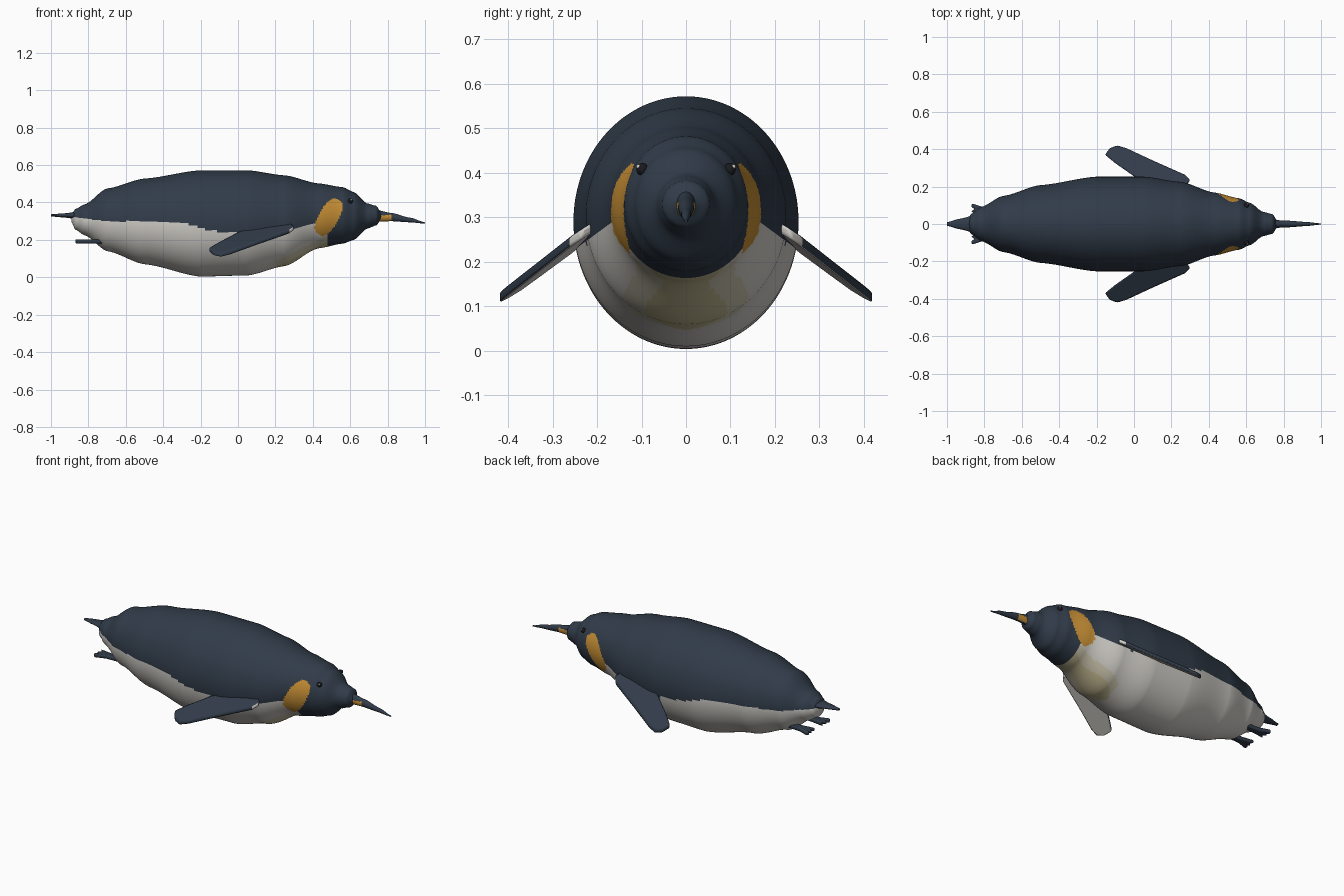
import bpy, bmesh, math
from mathutils import Vector

cube = bpy.data.objects.get("Cube")
if cube:
    bpy.data.objects.remove(cube, do_unlink=True)


def material(name, rgb):
    m = bpy.data.materials.new(name)
    m.use_nodes = True
    m.diffuse_color = (*rgb, 1)
    m.node_tree.nodes["Principled BSDF"].inputs["Base Color"].default_value = (*rgb, 1)
    return m


NAVY = material("slate navy", (0.030, 0.044, 0.066))
WHITE = material("belly white", (0.62, 0.60, 0.56))
CREAM = material("chest cream", (0.52, 0.46, 0.27))
PALE = material("pale cream", (0.57, 0.53, 0.40))
ORANGE = material("cheek orange", (0.56, 0.27, 0.035))
BLACK = material("eye black", (0.01, 0.01, 0.012))


def finish(bm, name, mats, rule=None, angle=40):
    """Turn a bmesh into a smooth shaded object, colouring faces by a rule."""
    bmesh.ops.recalc_face_normals(bm, faces=bm.faces)
    if rule:
        for f in bm.faces:
            f.material_index = rule(f.calc_center_median(), f.normal)
    mesh = bpy.data.meshes.new(name)
    bm.to_mesh(mesh)
    bm.free()
    for m in mats:
        mesh.materials.append(m)
    ob = bpy.data.objects.new(name, mesh)
    bpy.context.collection.objects.link(ob)
    bpy.ops.object.select_all(action='DESELECT')
    bpy.context.view_layer.objects.active = ob
    ob.select_set(True)
    bpy.ops.object.shade_smooth_by_angle(angle=math.radians(angle))
    return ob


def loft(name, stations, segs, step, mats, rule=None):
    """Skin elliptical rings along x; stations are (x, top, bottom, half width)."""
    bm = bmesh.new()
    samples = []
    for a, b in zip(stations, stations[1:]):
        n = max(4, int((b[0] - a[0]) / step))
        for i in range(n):
            t = i / n
            ease = 0.4 * t + 0.6 * t * t * (3 - 2 * t)
            x = a[0] + (b[0] - a[0]) * t
            samples.append((x, *[p + (q - p) * ease for p, q in zip(a[1:], b[1:])]))
    samples.append(stations[-1])
    rings = []
    for x, top, bottom, half in samples:
        mid, high = (top + bottom) / 2, (top - bottom) / 2
        rings.append([bm.verts.new((x, half * math.sin(u), mid + high * math.cos(u)))
                      for u in (math.tau * k / segs for k in range(segs))])
    for r, s in zip(rings, rings[1:]):
        for k in range(segs):
            j = (k + 1) % segs
            bm.faces.new((r[k], r[j], s[j], s[k]))
    bm.faces.new(rings[0])
    bm.faces.new(rings[-1])
    return finish(bm, name, mats, rule)


def plate(name, outline, height, thick, side, mats, rule=None):
    """Extrude a top outline into a thin slab lying on a sloped plane."""
    bm = bmesh.new()
    low = [bm.verts.new((x, y * side, height(x, y) - thick / 2)) for x, y in outline]
    face = bm.faces.new(low)
    up = bmesh.ops.extrude_face_region(bm, geom=[face])
    new = [g for g in up["geom"] if isinstance(g, bmesh.types.BMVert)]
    bmesh.ops.translate(bm, verts=new, vec=(0, 0, thick))
    ob = finish(bm, name, mats, rule, 50)
    bev = ob.modifiers.new("soft_edges", 'BEVEL')
    bev.width, bev.segments = thick * 0.3, 2
    return ob


def ball(name, centre, radius, mat):
    bm = bmesh.new()
    bmesh.ops.create_uvsphere(bm, u_segments=16, v_segments=10, radius=radius)
    bmesh.ops.translate(bm, verts=bm.verts, vec=centre)
    finish(bm, name, [mat])


# Body and head
BACK_LINE = [(-0.9, 0.325), (-0.7, 0.30), (-0.3, 0.295), (-0.15, 0.25),
             (0, 0.235), (0.2, 0.24), (0.4, 0.285), (0.9, 0.285)]


def back_edge(x):
    for (x0, z0), (x1, z1) in zip(BACK_LINE, BACK_LINE[1:]):
        if x <= x1:
            return z0 + (z1 - z0) * (x - x0) / (x1 - x0)
    return BACK_LINE[-1][1]


def plumage(c, n):
    # slanted cheek patch
    dx, dz = c.x - 0.485, c.z - 0.322
    along, across = 0.5 * dx + 0.866 * dz, 0.866 * dx - 0.5 * dz
    if abs(along / 0.108) ** 2.6 + abs(across / 0.052) ** 2.6 < 1:
        return 4
    # dark hood and back
    if c.x > 0.475 or c.z > back_edge(c.x):
        return 0
    # chest fading into the belly
    chest = 0.085 + 0.5 * (c.x - 0.24) - c.z
    return 2 if chest > 0.012 else 3 if chest > -0.02 and c.x > 0.2 else 1


loft("body", [(-0.89, 0.335, 0.295, 0.02), (-0.87, 0.365, 0.255, 0.055),
              (-0.82, 0.39, 0.225, 0.09), (-0.70, 0.475, 0.14, 0.15),
              (-0.50, 0.528, 0.07, 0.208), (-0.20, 0.572, 0.004, 0.253),
              (0.05, 0.572, 0.01, 0.253), (0.25, 0.545, 0.06, 0.225),
              (0.43, 0.502, 0.155, 0.168), (0.56, 0.482, 0.18, 0.138),
              (0.62, 0.455, 0.20, 0.113), (0.69, 0.395, 0.26, 0.065),
              (0.74, 0.382, 0.278, 0.053), (0.765, 0.345, 0.31, 0.02)],
     144, 0.008, [NAVY, WHITE, CREAM, PALE, ORANGE], plumage)

# Beak with orange plates on its sides
loft("beak", [(0.74, 0.36, 0.298, 0.022), (0.82, 0.344, 0.30, 0.018),
              (0.92, 0.319, 0.294, 0.011), (1.0, 0.294, 0.287, 0.003)],
     32, 0.01, [NAVY, ORANGE],
     lambda c, n: int(c.x < 0.815 and c.z < 0.333 and abs(c.y) > 0.007))

# Tail
loft("tail", [(-1.0, 0.337, 0.325, 0.01), (-0.93, 0.342, 0.32, 0.028),
              (-0.85, 0.352, 0.308, 0.048)], 24, 0.02, [NAVY])

# Paired flippers, feet and eyes
FLIPPER = [(0.30, 0.235), (0.275, 0.262), (0.10, 0.34), (-0.04, 0.405), (-0.09, 0.42),
           (-0.13, 0.405), (-0.155, 0.37), (-0.10, 0.325), (0, 0.255), (0.10, 0.205),
           (0.20, 0.19), (0.28, 0.205)]
FOOT = [(-0.72, 0.05), (-0.72, 0.085), (-0.80, 0.088), (-0.865, 0.11), (-0.872, 0.092),
        (-0.85, 0.08), (-0.872, 0.068), (-0.85, 0.056), (-0.87, 0.035), (-0.80, 0.045)]

for side, word in ((1, "left"), (-1, "right")):
    plate(word + "_flipper", FLIPPER,
          lambda x, y: 0.235 - 0.65 * (y - 0.25) + 0.06 * x, 0.024, side,
          [NAVY, WHITE], lambda c, n: int(n.z < -0.3 or (n.x > 0.6 and abs(n.z) < 0.3)))
    plate(word + "_foot", FOOT, lambda x, y: 0.192, 0.022, side, [NAVY])
    eye = Vector((0.60, 0.098 * side, 0.408))
    ball(word + "_eye", eye, 0.014, BLACK)
    ball(word + "_eye_glint", eye + Vector((0.006, 0.009 * side, 0.006)), 0.005, WHITE)
